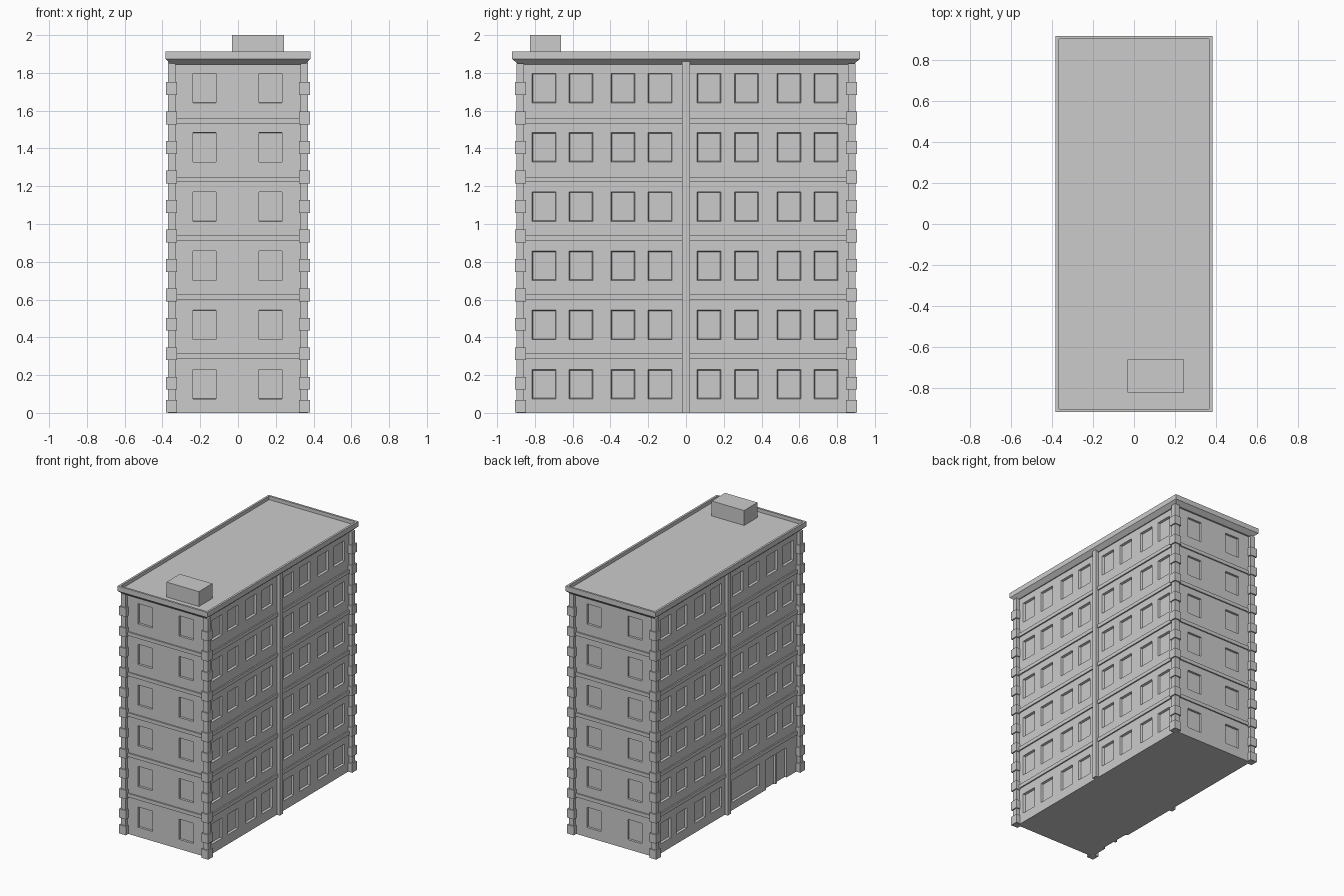
import bpy, bmesh

if "Cube" in bpy.data.objects:
    bpy.data.objects.remove(bpy.data.objects["Cube"])

WX, WY = 0.345, 0.875          # wall half sizes
H, STOREY, FLOORS = 1.85, 0.3135, 6


def finish(name, bm):
    bmesh.ops.recalc_face_normals(bm, faces=bm.faces)
    me = bpy.data.meshes.new(name)
    bm.to_mesh(me)
    bm.free()
    ob = bpy.data.objects.new(name, me)
    bpy.context.collection.objects.link(ob)
    return ob


def loft(bm, loops):
    """Closed solid from a list of 4-point loops."""
    rings = [[bm.verts.new(p) for p in lp] for lp in loops]
    for a, b in zip(rings, rings[1:]):
        for i in range(4):
            j = (i + 1) % 4
            bm.faces.new((a[i], a[j], b[j], b[i]))
    bm.faces.new(rings[0])
    bm.faces.new(rings[-1])


def rect(x0, x1, y0, y1, z):
    return [(x0, y0, z), (x1, y0, z), (x1, y1, z), (x0, y1, z)]


def box(bm, x0, x1, y0, y1, z0, z1):
    loft(bm, [rect(x0, x1, y0, y1, z0), rect(x0, x1, y0, y1, z1)])


def recess(bm, axis, side, c, w, z0, z1, depth=0.016, taper=0.009):
    """Cutter for an opening in the wall facing axis * side, narrowing inward."""
    face = WX if axis == 'x' else WY
    loops = []
    for d, t in ((0.016, -taper), (-depth, taper)):
        n = side * (face + d)
        a, b = c - w / 2 + t / 2, c + w / 2 - t / 2
        lo, hi = z0 + t / 2, z1 - t / 2
        pts = [(a, lo), (b, lo), (b, hi), (a, hi)]
        loops.append([(n, u, z) if axis == 'x' else (u, n, z) for u, z in pts])
    loft(bm, loops)


# Main block
bm = bmesh.new()
box(bm, -WX, WX, -WY, WY, 0, H)
walls = finish("walls", bm)

# Window and door openings
side_windows = (-0.751, -0.556, -0.333, -0.137, 0.122, 0.32, 0.545, 0.741)
bm = bmesh.new()
for i in range(FLOORS):
    z0 = 0.074 + i * STOREY
    z1 = z0 + 0.156
    for side in (-1, 1):
        for x in (-0.177, 0.172):
            recess(bm, 'y', side, x, 0.122, z0, z1, taper=0.002)
        for y in side_windows:
            if side < 0 and i == 0 and y < 0:
                continue               # shop window and doors go here
            recess(bm, 'x', side, y, 0.127, z0, z1)
recess(bm, 'x', -1, -0.235, 0.33, 0.06, 0.23)
for y in (-0.54, -0.675):
    recess(bm, 'x', -1, y, 0.118, -0.02, 0.23)
cutter = finish("opening_cutter", bm)
cutter.hide_render = True
mod = walls.modifiers.new("openings", 'BOOLEAN')
mod.operation, mod.solver, mod.object = 'DIFFERENCE', 'EXACT', cutter
bpy.context.view_layer.objects.active = walls
bpy.ops.object.modifier_apply(modifier=mod.name)
bpy.data.objects.remove(cutter)

# String courses between storeys
bm = bmesh.new()
for i in range(1, FLOORS):
    z = 0.303 + (i - 1) * 0.311
    box(bm, -WX - 0.01, WX + 0.01, -WY - 0.01, WY + 0.01, z - 0.014, z + 0.014)
finish("string_courses", bm)

# Corner columns with alternating quoin blocks
bm = bmesh.new()
for sx in (-1, 1):
    for sy in (-1, 1):
        cx, cy = sx * 0.351, sy * 0.877
        box(bm, cx - 0.02, cx + 0.02, cy - 0.02, cy + 0.02, 0, H)
        for k in range(12):
            z = 0.035 if k == 0 else 0.157 + (k - 1) * 0.156
            box(bm, cx - 0.029, cx + 0.029, cy - 0.029, cy + 0.029,
                z - 0.034, z + 0.034)
finish("corner_quoins", bm)

# Middle pilasters on the long sides
bm = bmesh.new()
for s in (-1, 1):
    x0, x1 = sorted((s * (WX - 0.01), s * 0.37))
    box(bm, x0, x1, -0.02, 0.02, 0, 1.86)
finish("pilasters", bm)

# Cornice, parapet and sunken roof deck
bm = bmesh.new()
loft(bm, [rect(-x, x, -y, y, z) for x, y, z in (
    (0.352, 0.887, 1.845), (0.383, 0.92, 1.873), (0.383, 0.92, 1.912),
    (0.367, 0.904, 1.912), (0.367, 0.904, 1.885))])
finish("cornice_roof", bm)

# Rooftop stair housing
bm = bmesh.new()
box(bm, -0.032, 0.244, -0.825, -0.662, 1.88, 2.0)
finish("roof_housing", bm)
